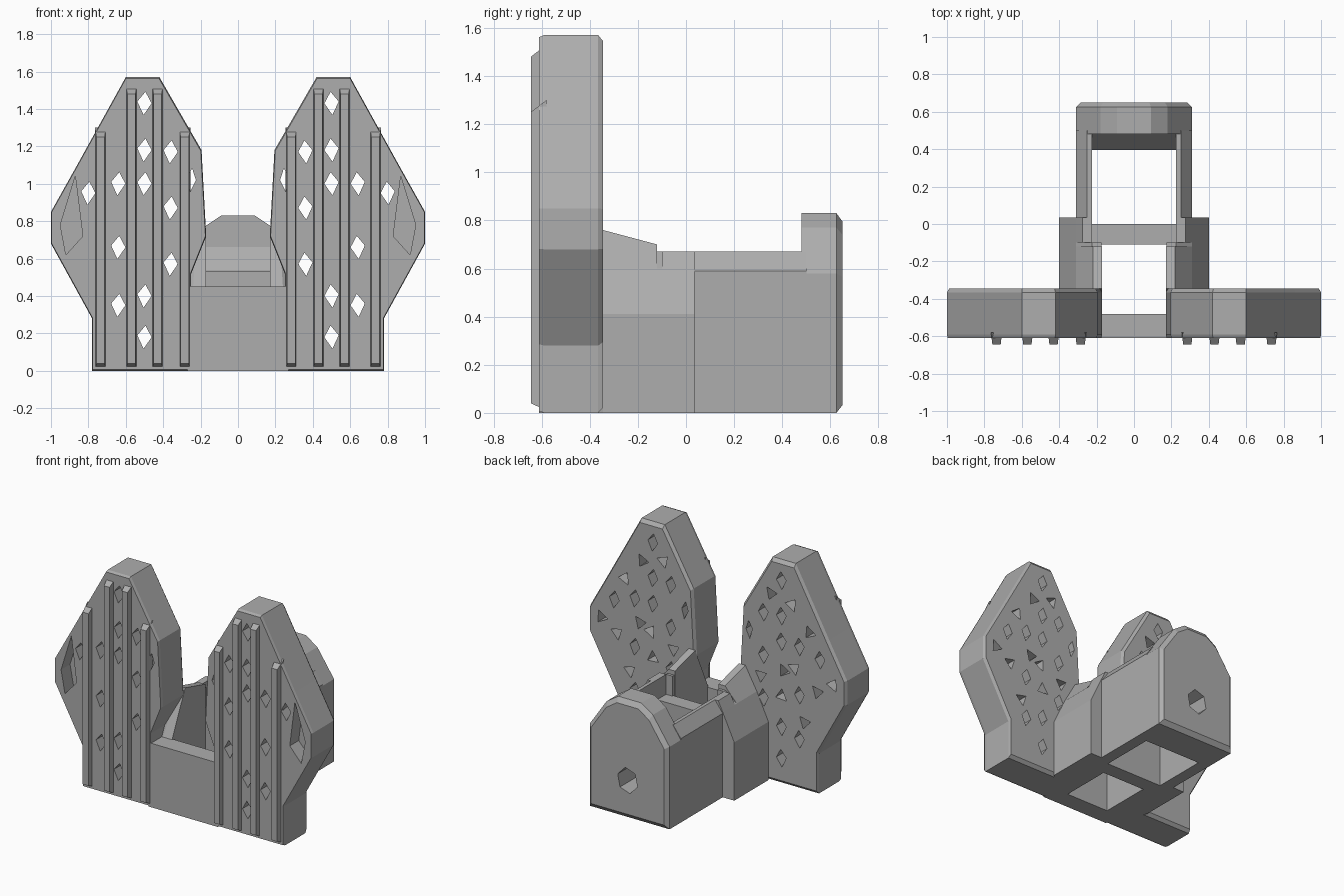
import bpy, bmesh, math

if "Cube" in bpy.data.objects:
    bpy.data.objects.remove(bpy.data.objects["Cube"], do_unlink=True)

grey = bpy.data.materials.new("plain grey")
grey.use_nodes = True
tone = (0.42, 0.42, 0.42, 1)
grey.diffuse_color = tone
grey.node_tree.nodes["Principled BSDF"].inputs["Base Color"].default_value = tone


def add_loft(bm, rings):
    """Closed solid through rings of equal length."""
    loops = [[bm.verts.new(p) for p in ring] for ring in rings]
    n = len(loops[0])
    for a, b in zip(loops, loops[1:]):
        for i in range(n):
            j = (i + 1) % n
            bm.faces.new((a[i], a[j], b[j], b[i]))
    bm.faces.new(loops[0])
    bm.faces.new(loops[-1])


def make(name, solids):
    bm = bmesh.new()
    for rings in solids:
        add_loft(bm, rings)
    bmesh.ops.recalc_face_normals(bm, faces=bm.faces)
    mesh = bpy.data.meshes.new(name)
    bm.to_mesh(mesh)
    bm.free()
    mesh.materials.append(grey)
    ob = bpy.data.objects.new(name, mesh)
    bpy.context.collection.objects.link(ob)
    return ob


def ring(shape, y, side=1, scale=1.0, mid=(0, 0)):
    """Place an x-z outline at depth y, optionally mirrored and shrunk."""
    return [(side * (mid[0] + (x - mid[0]) * scale), y, mid[1] + (z - mid[1]) * scale)
            for x, z in shape]


def rect(x0, x1, z0, z1):
    return [(x0, z0), (x1, z0), (x1, z1), (x0, z1)]


def box(name, x, y, z):
    return make(name, [[ring(rect(*x, *z), d) for d in y]])


def cut(ob, solids):
    cutter = make("cutter", solids)
    cutter.hide_render = True
    mod = ob.modifiers.new("holes", 'BOOLEAN')
    mod.operation = 'DIFFERENCE'
    mod.solver = 'EXACT'
    mod.use_self = True
    mod.object = cutter
    bpy.context.view_layer.objects.active = ob
    bpy.ops.object.modifier_apply(modifier=mod.name)
    bpy.data.objects.remove(cutter, do_unlink=True)


FRONT, BACK = -0.61, -0.345
plate_shape = [(0.25, 0), (0.78, 0), (0.78, 0.28), (1, 0.68), (1, 0.85), (0.86, 1.1),
               (0.6, 1.57), (0.42, 1.57), (0.195, 1.18), (0.17, 0.72), (0.25, 0.52)]
# Through-hole columns between the ribs: x, then heights
columns = {0.36: (0.57, 0.87, 1.17), 0.5: (0.18, 0.4, 1.0, 1.18, 1.43),
           0.64: (0.35, 0.66, 1.0), 0.8: (0.95,), 0.25: (1.02,)}
# Shallow three-sided pockets in the back: x, z, turn
back_pockets = [(0.42, 1.32, 0.2), (0.58, 1.28, 1), (0.72, 1.12, 2), (0.34, 0.72, 0.5),
                (0.5, 0.62, 1.5), (0.6, 0.84, 0.8), (0.78, 0.72, 2.4), (0.52, 0.8, 0),
                (0.9, 0.8, 1.1), (0.68, 0.48, 0.3)]
# Ribs: x, height
ribs = [(0.285, 1.3), (0.43, 1.53), (0.57, 1.53), (0.735, 1.3)]


def triangle(x, z, turn, r=0.05):
    return [(x + r * math.cos(turn + k * math.tau / 3),
             z + r * math.sin(turn + k * math.tau / 3)) for k in range(3)]


for label, s in (("left", 1), ("right", -1)):
    # Upright plate with softened back edge
    mid = (0.6, 0.75)
    plate = make(label + "_plate", [[ring(plate_shape, FRONT, s, 0.99, mid),
                                     ring(plate_shape, FRONT + 0.02, s),
                                     ring(plate_shape, BACK - 0.02, s),
                                     ring(plate_shape, BACK, s, 0.97, mid)]])
    holes = []
    for x, heights in columns.items():
        for z in heights:
            w, h = (0.025 if x < 0.3 else 0.038), 0.062
            gem = [(x - w, z), (x + 0.005, z - h), (x + w, z + 0.01), (x - 0.005, z + h)]
            holes.append([ring(gem, -0.8, s), ring(gem, -0.2, s)])
    holes += [[ring(triangle(*p), BACK - 0.08, s), ring(triangle(*p), -0.2, s)]
              for p in back_pockets]
    # Deep outer pocket on the front
    pocket = [(0.83, 0.72), (0.92, 0.62), (0.95, 0.78), (0.87, 1.04)]
    holes.append([ring(pocket, -0.8, s), ring(pocket, FRONT + 0.1, s)])
    cut(plate, holes)

    # Vertical front ribs, tapered at both ends
    solids = []
    for x, top in ribs:
        solids.append([ring(rect(x - 0.03, x + 0.03, 0.01, top), FRONT + 0.03, s),
                       ring(rect(x - 0.022, x + 0.022, 0.04, top - 0.05), -0.645, s)])
    make(label + "_ribs", solids)

    # Front body side wall, rising behind the front panel
    def wall(inner, top, outer=0.4, shoulder=0.41):
        return [(inner, 0), (outer, 0), (outer, shoulder), (outer - 0.09, shoulder + 0.19),
                (inner + 0.05, top), (inner, top)]
    low = [(0.17, 0), (0.3, 0), (0.3, 0.41), (0.28, 0.45), (0.24, 0.45), (0.17, 0.45)]
    make(label + "_front_wall", [
        [ring(low, -0.49, s), ring(wall(0.17, 0.76), BACK, s), ring(wall(0.17, 0.7), -0.12, s)],
        [ring(wall(0.175, 0.67), -0.12, s), ring(wall(0.175, 0.67), -0.1, s)],
        [ring(wall(0.225, 0.67), -0.1, s), ring(wall(0.225, 0.67), 0.035, s)]])

    # Rear body side wall
    rear = [(0.225, 0), (0.31, 0), (0.31, 0.59), (0.25, 0.67), (0.225, 0.67)]
    make(label + "_rear_wall", [[ring(rear, 0), ring(rear, 0.5)]] if s > 0 else
         [[ring(rear, 0, -1), ring(rear, 0.5, -1)]])

# Low panel joining the plates, and the cross bridge between the two openings
box("front_panel", (-0.27, 0.27), (FRONT, -0.48), (0, 0.45))
box("cross_bridge", (-0.23, 0.23), (-0.11, 0), (0, 0.53))

# Arched end block with chamfered rim and a socket through its middle
half = [(0.31, 0), (0.31, 0.58), (0.18, 0.77), (0.09, 0.83)]
arch = half + [(-x, z) for x, z in reversed(half)]
end_block = make("end_block", [[ring(arch, 0.48), ring(arch, 0.625),
                                ring(arch, 0.65, 1, 0.92, (0, 0.4))]])
# Sloped ledge in front of the arch
lower, upper = rect(-0.23, 0.23, 0, 0.54), rect(-0.23, 0.23, 0, 0.67)
make("end_ledge", [[ring(lower, 0.395), ring(upper, 0.485)]])
socket = [(0.08 * math.cos(k * math.tau / 6 + 0.3), 0.27 + 0.09 * math.sin(k * math.tau / 6 + 0.3))
          for k in range(6)]
cut(end_block, [[ring(socket, 0.3), ring(socket, 0.8)]])
cut(bpy.data.objects["end_ledge"], [[ring(socket, 0.3), ring(socket, 0.8)]])
